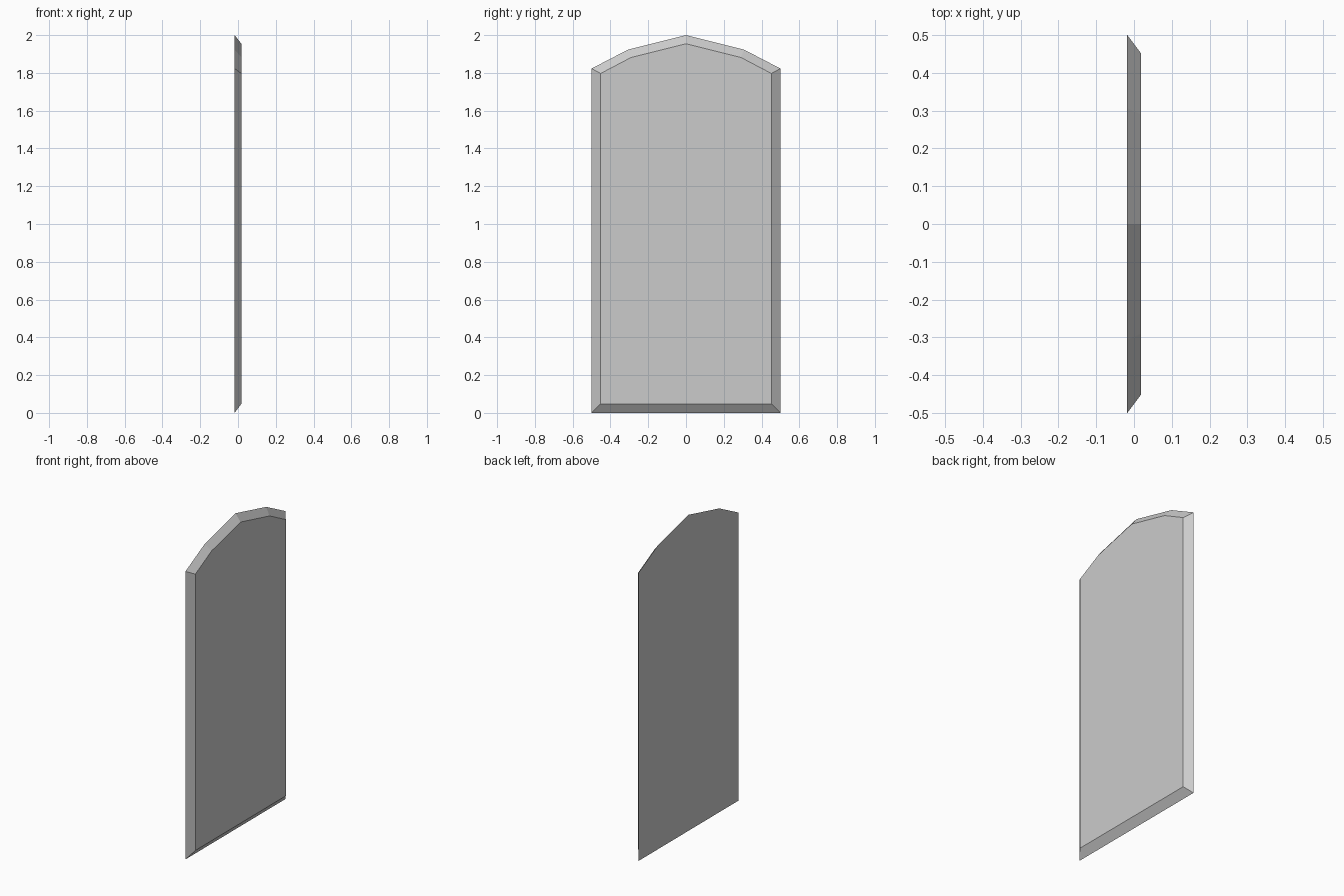
import bpy, bmesh

if "Cube" in bpy.data.objects:
    bpy.data.objects.remove(bpy.data.objects["Cube"])

# Right half of each arched outline as (y, z), bottom to crown; mirrored in ring()
OUTER = [(0.50, 0.0), (0.50, 1.823), (0.307, 1.923), (0.0, 2.0)]
FRONT = [(0.452, 0.048), (0.452, 1.797), (0.29, 1.882), (0.0, 1.954)]
PANE = [(0.40, 0.103), (0.40, 1.76), (0.265, 1.827), (0.0, 1.894)]
HALF_DEPTH = 0.018


def ring(bm, half, x):
    """Closed arched loop, counter-clockwise seen from +x."""
    pts = half + [(-y, z) for y, z in reversed(half[:-1])]
    return [bm.verts.new((x, y, z)) for y, z in pts]


def bridge(bm, a, b):
    n = len(a)
    for i in range(n):
        j = (i + 1) % n
        bm.faces.new((a[i], a[j], b[j], b[i]))


def grey(name, v):
    mat = bpy.data.materials.new(name)
    mat.diffuse_color = (v, v, v, 1.0)
    mat.use_nodes = True
    mat.node_tree.nodes["Principled BSDF"].inputs["Base Color"].default_value = mat.diffuse_color
    return mat


bm = bmesh.new()
back = ring(bm, OUTER, -HALF_DEPTH)
front = ring(bm, FRONT, HALF_DEPTH)
pane = ring(bm, PANE, HALF_DEPTH)

# Bevelled rim, flat border, then darker pane and back
bridge(bm, back, front)
bridge(bm, front, pane)
bm.faces.new(pane).material_index = 1
bm.faces.new(back[::-1]).material_index = 1

mesh = bpy.data.meshes.new("arched_panel")
bm.to_mesh(mesh)
bm.free()
mesh.materials.append(grey("light_border", 0.8))
mesh.materials.append(grey("dark_pane", 0.57))
panel = bpy.data.objects.new("arched_panel", mesh)
bpy.context.collection.objects.link(panel)
